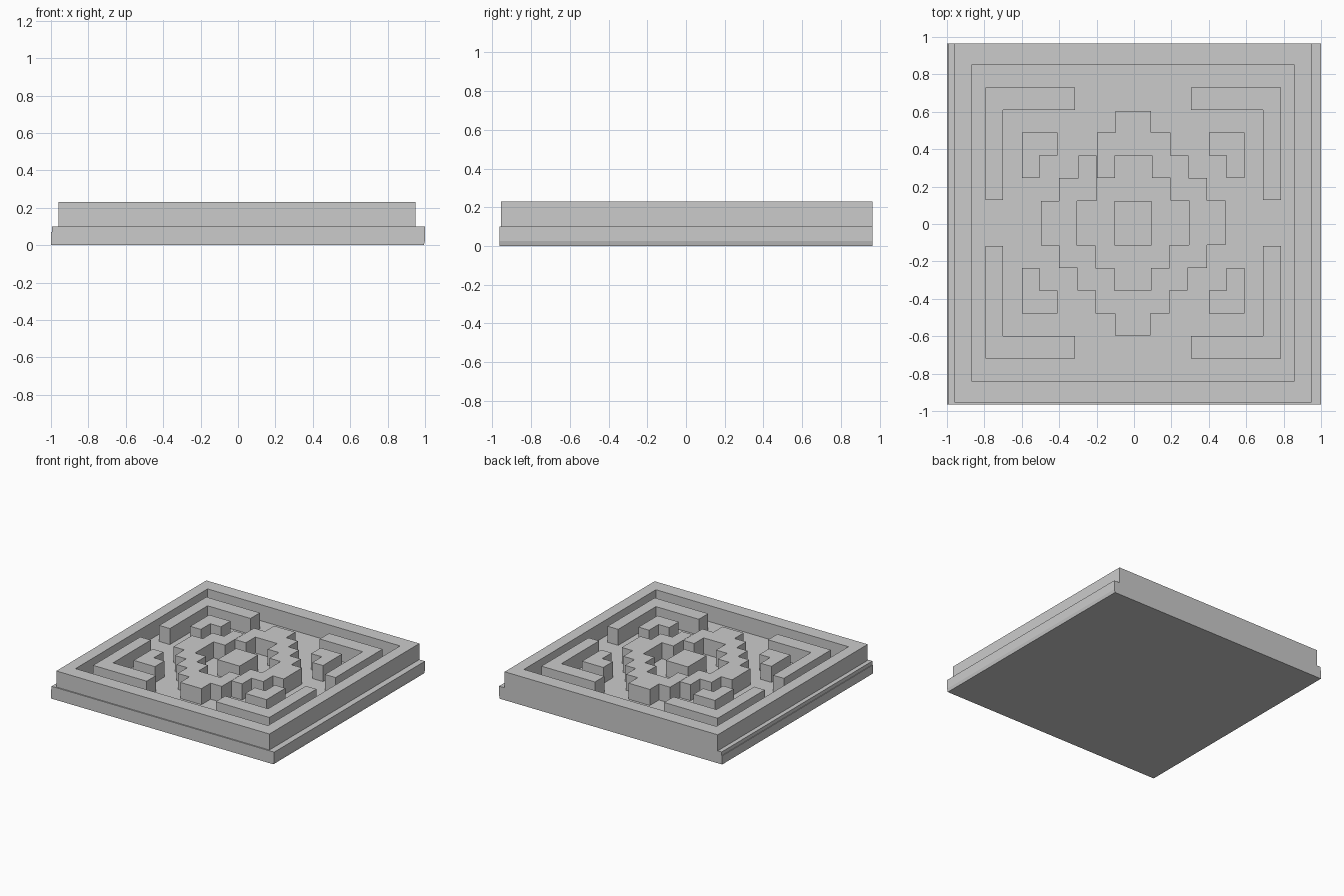
import bpy, bmesh

if "Cube" in bpy.data.objects:
    bpy.data.objects.remove(bpy.data.objects["Cube"])

FLOOR, TOP = 0.10, 0.23
CX, CY = -0.005, 0.005      # centre of the relief, slightly off the base centre


def prism(name, pts, z0=FLOOR, z1=TOP):
    """Extrude a flat outline from z0 up to z1."""
    bm = bmesh.new()
    face = bm.faces.new([bm.verts.new((x, y, z0)) for x, y in pts])
    ext = bmesh.ops.extrude_face_region(bm, geom=[face], use_keep_orig=True)
    verts = [g for g in ext["geom"] if isinstance(g, bmesh.types.BMVert)]
    bmesh.ops.translate(bm, verts=verts, vec=(0, 0, z1 - z0))
    return finish(name, bm)


def finish(name, bm):
    bmesh.ops.recalc_face_normals(bm, faces=bm.faces)
    mesh = bpy.data.meshes.new(name)
    bm.to_mesh(mesh)
    bm.free()
    ob = bpy.data.objects.new(name, mesh)
    bpy.context.collection.objects.link(ob)
    return ob


def placed(pts, sx=1, sy=1):
    """Mirror an outline about the relief centre."""
    return [(CX + sx * x, CY + sy * y) for x, y in pts]


def rect(w, h):
    return [(-w, -h), (w, -h), (w, h), (-w, h)]


# Base slab: side profile with slightly uneven edges, run from front to back
profile = [(-1, 0), (0.993, 0), (1, 0.025), (1, 0.10),
           (-0.995, 0.10), (-0.995, 0.07), (-1, 0.07)]
bm = bmesh.new()
front = [bm.verts.new((x, -0.965, z)) for x, z in profile]
back = [bm.verts.new((x, 0.965, z)) for x, z in profile]
bm.faces.new(front)
bm.faces.new(back[::-1])
for i in range(len(profile)):
    j = (i + 1) % len(profile)
    bm.faces.new((front[i], front[j], back[j], back[i]))
finish("base_slab", bm)

# Raised rim: a mitred rectangular frame
outer, inner = placed(rect(0.955, 0.96)), placed(rect(0.863, 0.845))
bm = bmesh.new()
loops = [[bm.verts.new((x, y, z)) for x, y in ring]
         for ring, z in ((outer, FLOOR), (outer, TOP), (inner, TOP), (inner, FLOOR))]
for k in range(4):
    a, b = loops[k], loops[(k + 1) % 4]
    for i in range(4):
        j = (i + 1) % 4
        bm.faces.new((a[i], a[j], b[j], b[i]))
finish("rim", bm)

# Large and small corner brackets, mirrored into four corners
large = [(0.31, 0.725), (0.79, 0.725), (0.79, 0.122),
         (0.695, 0.122), (0.695, 0.605), (0.31, 0.605)]
small = [(0.405, 0.483), (0.595, 0.483), (0.595, 0.24),
         (0.50, 0.24), (0.50, 0.361), (0.405, 0.361)]
for sx, side in ((1, "right"), (-1, "left")):
    for sy, end in ((1, "back"), (-1, "front")):
        prism(f"large_bracket_{end}_{side}", placed(large, sx, sy))
        prism(f"small_bracket_{end}_{side}", placed(small, sx, sy))

# Stepped diamond ring: two interlocking halves, half a turn apart
half = [(-0.094, 0.60), (0.096, 0.60), (0.096, 0.483), (0.20, 0.483),
        (0.20, 0.361), (0.296, 0.361), (0.296, 0.24), (0.396, 0.24),
        (0.396, 0.12), (0.493, 0.12), (0.493, -0.117), (0.396, -0.117),
        (0.396, -0.24), (0.292, -0.24), (0.292, -0.361), (0.196, -0.361),
        (0.196, -0.117), (0.30, -0.117), (0.30, 0.12), (0.20, 0.12),
        (0.20, 0.24), (0.10, 0.24), (0.10, 0.361), (-0.096, 0.361),
        (-0.096, 0.24), (-0.194, 0.24), (-0.194, 0.483), (-0.094, 0.483)]
prism("diamond_half_right", placed(half))
prism("diamond_half_left", placed(half, -1, -1))

# Centre block
prism("centre_block", placed(rect(0.099, 0.119)))
